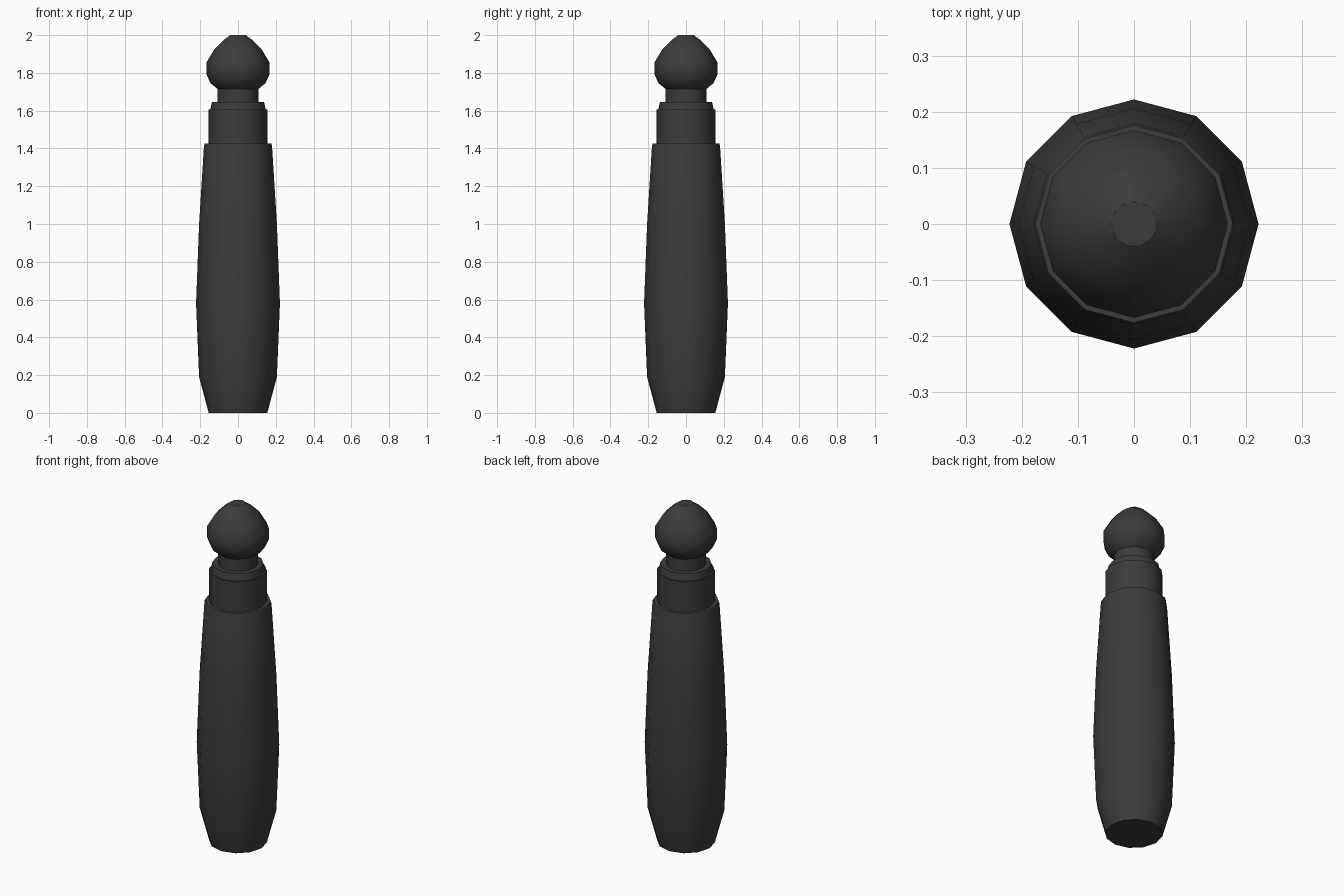
import bpy, bmesh, math

if "Cube" in bpy.data.objects:
    bpy.data.objects.remove(bpy.data.objects["Cube"])

SIDES = 12
mat = bpy.data.materials.new("dark_grey")
mat.diffuse_color = (0.045, 0.045, 0.047, 1)
mat.use_nodes = True
mat.node_tree.nodes["Principled BSDF"].inputs["Base Color"].default_value = mat.diffuse_color


def lathe(name, profile, cap_bottom=False, cap_top=False):
    """Turn a (radius, height) profile around z."""
    bm = bmesh.new()
    rings = [[bm.verts.new((r * math.cos(2 * math.pi * i / SIDES),
                            r * math.sin(2 * math.pi * i / SIDES), z))
              for i in range(SIDES)] for r, z in profile]
    for a, b in zip(rings, rings[1:]):
        for i in range(SIDES):
            j = (i + 1) % SIDES
            bm.faces.new((a[i], a[j], b[j], b[i]))
    if cap_bottom:
        bm.faces.new(rings[0][::-1])
    if cap_top:
        bm.faces.new(rings[-1])
    mesh = bpy.data.meshes.new(name)
    bm.to_mesh(mesh)
    bm.free()
    obj = bpy.data.objects.new(name, mesh)
    bpy.context.collection.objects.link(obj)
    mesh.materials.append(mat)
    bpy.ops.object.select_all(action='DESELECT')
    obj.select_set(True)
    bpy.context.view_layer.objects.active = obj
    bpy.ops.object.shade_smooth_by_angle(angle=math.radians(35))
    return obj


# Bulging grip with a flat base and a narrow shoulder
lathe("grip", [(0.155, 0), (0.206, 0.19), (0.222, 0.58), (0.206, 1.0),
               (0.18, 1.415), (0.176, 1.425), (0.156, 1.425)], cap_bottom=True)

# Stepped collar
lathe("collar", [(0.156, 1.425), (0.156, 1.605), (0.147, 1.605),
                 (0.138, 1.645), (0.108, 1.645)])

# Neck
lathe("neck", [(0.108, 1.645), (0.108, 1.715)])

# Pointed knob with a small flat tip
lathe("knob", [(0.108, 1.715), (0.145, 1.745), (0.166, 1.79), (0.167, 1.855),
               (0.125, 1.925), (0.075, 1.975), (0.04, 2.0)], cap_top=True)
